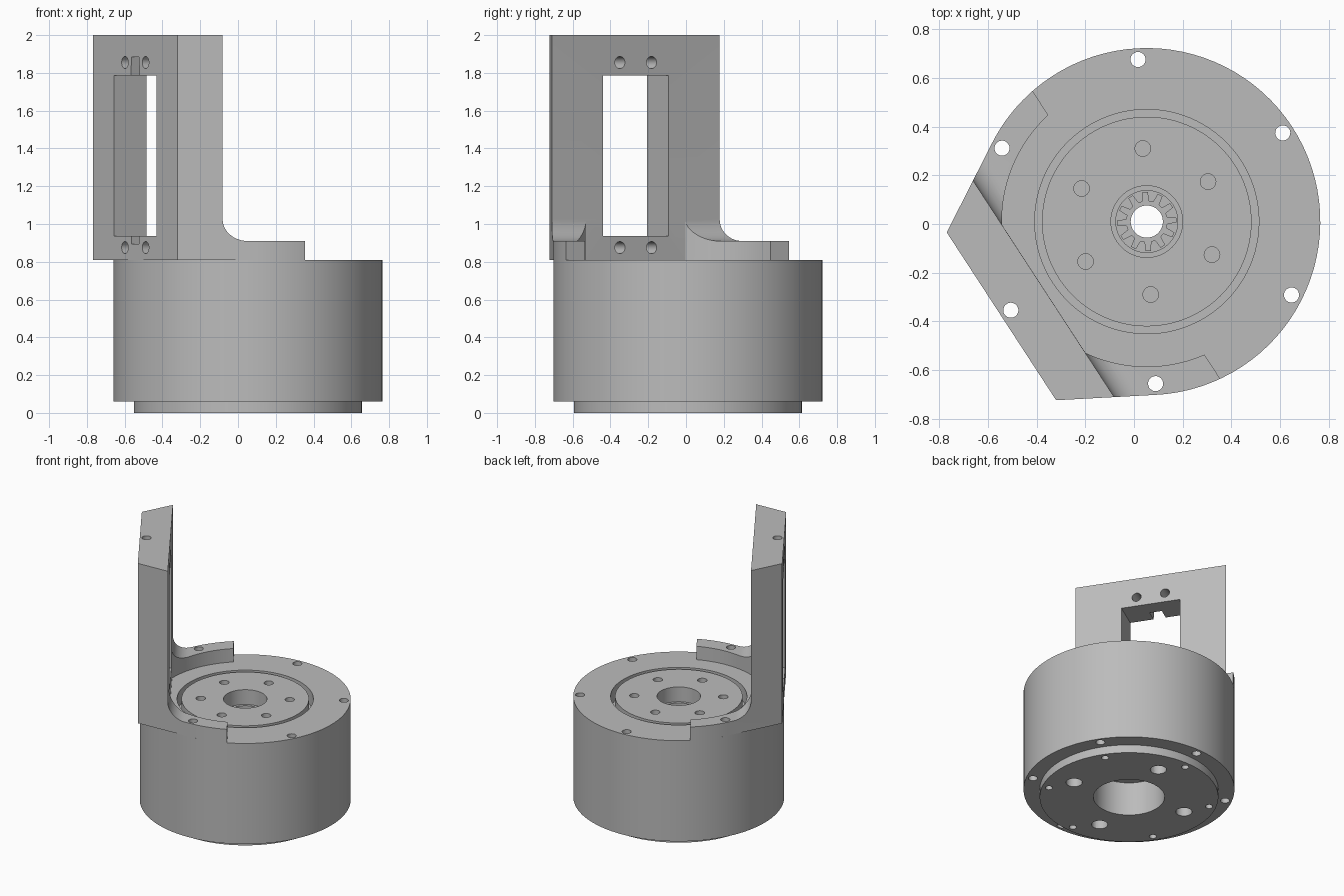
import bpy, bmesh
from math import sin, cos, pi, radians, acos, tan
from mathutils import Matrix, Vector

cube = bpy.data.objects.get("Cube")
if cube:
    bpy.data.objects.remove(cube, do_unlink=True)

R = 0.712            # housing radius
BASE, DECK, TOP = 0.06, 0.81, 2.0
RING = 0.595         # inner radius of the bracket foot
WALL = 0.505         # distance of the wall's inner face from the axis
# Local frame: x points out through the bracket wall, y runs along it
FRAME = Matrix.Translation((0.0525, 0.01, 0)) @ Matrix.Rotation(radians(213.1), 4, 'Z')

grey = bpy.data.materials.new("machined_grey")
grey.use_nodes = True
grey.diffuse_color = (0.5, 0.5, 0.5, 1)
grey.node_tree.nodes["Principled BSDF"].inputs["Base Color"].default_value = (0.5, 0.5, 0.5, 1)

AXES = {'Z': lambda p, q, h: (p, q, h),
        'Y': lambda p, q, h: (p, h, q),
        'X': lambda p, q, h: (h, p, q)}


def make(name, bm):
    bmesh.ops.recalc_face_normals(bm, faces=bm.faces)
    mesh = bpy.data.meshes.new(name)
    bm.to_mesh(mesh)
    bm.free()
    mesh.transform(FRAME)
    mesh.materials.append(grey)
    ob = bpy.data.objects.new(name, mesh)
    bpy.context.collection.objects.link(ob)
    return ob


def arc(r, a0, a1, n, cx=0, cy=0):
    return [(cx + r * cos(a0 + (a1 - a0) * i / n), cy + r * sin(a0 + (a1 - a0) * i / n))
            for i in range(n + 1)]


def circle(r, cx=0, cy=0, n=24):
    return arc(r, 0, 2 * pi, n, cx, cy)[:-1]


def prisms(name, outlines, h0, h1, axis='Z'):
    """Extrude one or more outlines along an axis."""
    bm = bmesh.new()
    for pts in outlines:
        lo, hi = ([bm.verts.new(AXES[axis](p, q, h)) for p, q in pts] for h in (h0, h1))
        bm.faces.new(lo)
        bm.faces.new(hi)
        for i in range(len(pts)):
            j = (i + 1) % len(pts)
            bm.faces.new((lo[i], lo[j], hi[j], hi[i]))
    return make(name, bm)


def lathe(name, profile, n=96):
    """Spin a closed (radius, z) profile around the axis."""
    bm = bmesh.new()
    rings = [[bm.verts.new((r * cos(2 * pi * i / n), r * sin(2 * pi * i / n), z))
              for r, z in profile] for i in range(n)]
    for i in range(n):
        a, b = rings[i], rings[(i + 1) % n]
        for k in range(len(profile)):
            m = (k + 1) % len(profile)
            bm.faces.new((a[k], b[k], b[m], a[m]))
    return make(name, bm)


def drills(dist, r, z0, z1, count=6, phase=0):
    spots = [phase + 2 * pi * i / count for i in range(count)]
    return prisms("drill", [circle(r, dist * cos(a), dist * sin(a)) for a in spots], z0, z1)


def cut(ob, cutter):
    mod = ob.modifiers.new("cut", 'BOOLEAN')
    mod.operation = 'DIFFERENCE'
    mod.solver = 'EXACT'
    mod.object = cutter
    bpy.context.view_layer.objects.active = ob
    bpy.ops.object.modifier_apply(modifier=mod.name)
    bpy.data.objects.remove(cutter, do_unlink=True)


# Housing with base spigot, rotor pocket and central bore
housing = lathe("housing", [
    (0.24, 0), (0.603, 0), (0.603, BASE), (R, BASE), (R, DECK), (0.46, DECK),
    (0.46, 0.7), (0.127, 0.7), (0.127, 0.5), (0.066, 0.5), (0.066, 0.25), (0.24, 0.25)])
cut(housing, drills(0.666, 0.031, -0.1, 1))
cut(housing, drills(0.555, 0.025, -0.1, 0.15))
cut(housing, drills(0.42, 0.055, -0.1, 0.2, 4, pi / 4))

# Output rotor with blind bolt holes
rotor = lathe("rotor", [(0.147, 0.7), (0.43, 0.7), (0.43, DECK), (0.147, DECK)])
cut(rotor, drills(0.3, 0.032, 0.74, 1))

# Sun gear in the bore
teeth = 12
outline = []
for i in range(teeth):
    for frac, r in ((-0.32, 0.085), (-0.17, 0.122), (0.17, 0.122), (0.32, 0.085)):
        a = 2 * pi * (i + frac) / teeth
        outline.append((r * cos(a), r * sin(a)))
gear = prisms("sun_gear", [outline], 0.5, 0.67)
cut(gear, prisms("bore", [circle(0.066, n=48)], 0.4, 0.8))

# Bracket: curved foot and upright wall from one outline
end_out, end_in = acos(0.1 / R), acos(0.1 / RING)
meet = acos(WALL / RING)
corner = R * tan(pi / 6)
outline = (arc(R, -end_out, -pi / 3, 10) + [(R, -corner), (R, corner)]
           + arc(R, pi / 3, end_out, 10)
           + arc(RING, end_in, meet, 20) + arc(RING, -meet, -end_in, 20))
bracket = prisms("bracket", [outline], DECK, TOP)

# Clear the space above the foot, leaving a fillet against the wall
f, foot_top, face = 0.115, 0.91, WALL + 0.0005
clear = (arc(f, 0, -pi / 2, 12, face - f, foot_top + f)
         + [(-0.5, foot_top), (-0.5, TOP + 0.2), (face, TOP + 0.2)])
cut(bracket, prisms("clearance", [clear], -1, 1, 'Y'))

# Window, clip notches, cross holes and vertical bolt holes
w, z0, z1 = 0.207, 0.937, 1.787
cut(bracket, prisms("window", [[(-w, z0), (w, z0), (w, z1), (-w, z1)]], 0.3, 0.9, 'X'))
notch = [(-0.035, 0.895), (0.035, 0.895), (0.035, 1.2), (0.05, 1.7),
         (0.035, 1.885), (-0.035, 1.885), (-0.05, 1.7), (-0.035, 1.2)]
cut(bracket, prisms("notch", [notch], 0.62, 0.9, 'X'))
cross = [circle(0.032, y, z) for y in (-0.1, 0.1) for z in (0.875, 1.855)]
cut(bracket, prisms("cross_holes", cross, 0.3, 0.9, 'X'))
cut(bracket, drills(0.666, 0.031, 0.5, 2.2))

# Smooth round surfaces, keep machined edges sharp
for ob in (housing, rotor, gear, bracket):
    bpy.ops.object.select_all(action='DESELECT')
    ob.select_set(True)
    bpy.context.view_layer.objects.active = ob
    bpy.ops.object.shade_smooth_by_angle(angle=radians(25))
